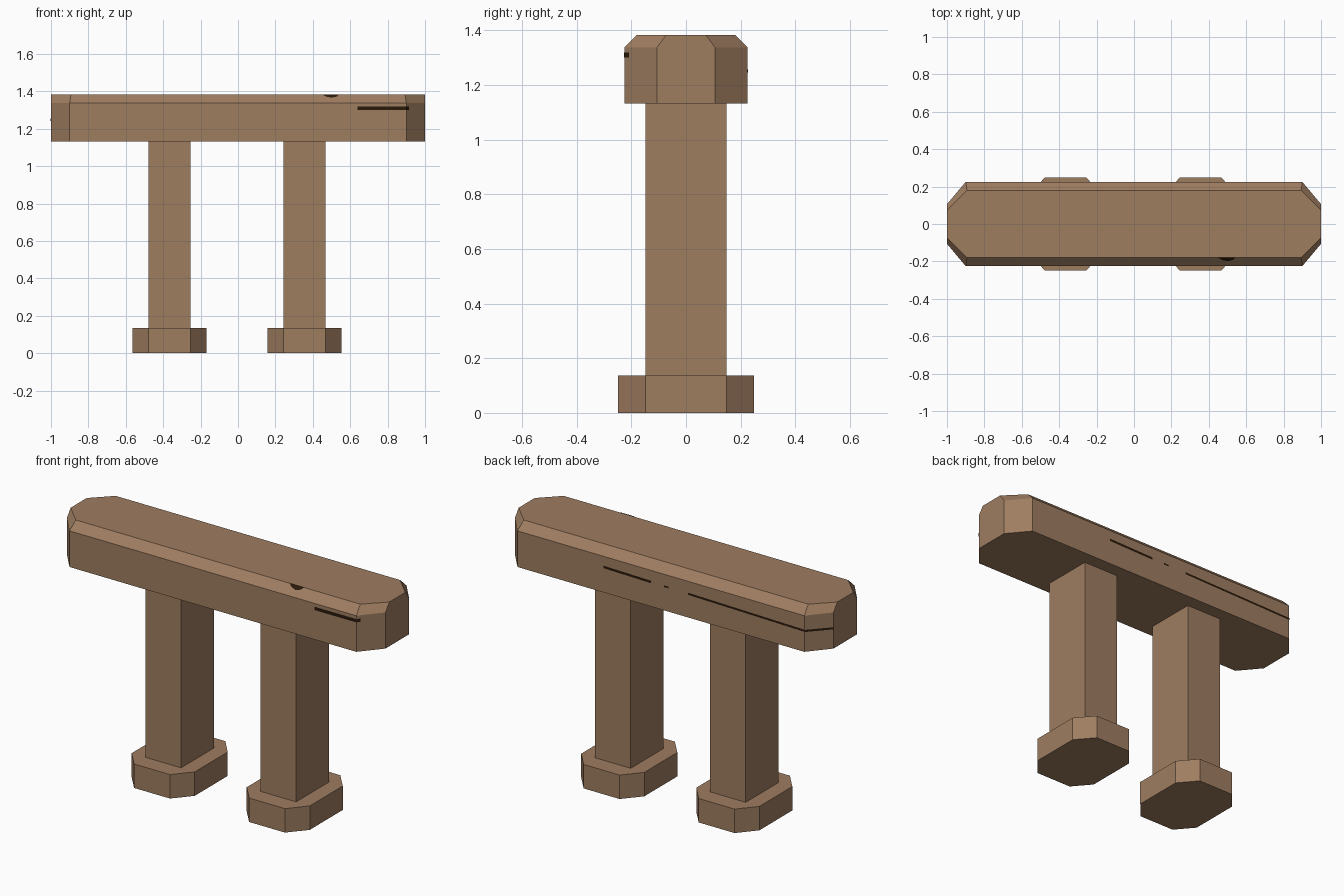
import bpy, bmesh

if "Cube" in bpy.data.objects:
    bpy.data.objects.remove(bpy.data.objects["Cube"])


def material(name, color):
    m = bpy.data.materials.new(name)
    m.diffuse_color = (*color, 1)
    m.use_nodes = True
    m.node_tree.nodes["Principled BSDF"].inputs["Base Color"].default_value = m.diffuse_color
    return m


wood = material("brown wood", (0.345, 0.205, 0.118))
dark = material("dark crack", (0.022, 0.010, 0.003))


def add_object(name, bm, mat):
    me = bpy.data.meshes.new(name)
    bm.to_mesh(me)
    bm.free()
    me.materials.append(mat)
    ob = bpy.data.objects.new(name, me)
    bpy.context.collection.objects.link(ob)
    return ob


def octagon(hx, hy, ix, iy):
    """Rectangle hx by hy with cut corners, counter-clockwise."""
    return [(hx, -iy), (hx, iy), (ix, hy), (-ix, hy),
            (-hx, iy), (-hx, -iy), (-ix, -hy), (ix, -hy)]


def loft(name, rings, cx=0.0):
    """Closed solid through (outline, z) rings."""
    bm = bmesh.new()
    loops = [[bm.verts.new((cx + x, y, z)) for x, y in o] for o, z in rings]
    for a, b in zip(loops, loops[1:]):
        for i in range(len(a)):
            j = (i + 1) % len(a)
            bm.faces.new((a[i], a[j], b[j], b[i]))
    bm.faces.new(loops[0][::-1])
    bm.faces.new(loops[-1])
    return add_object(name, bm, wood)


def crack(name, pts):
    """Thin flat mark lifted just off the surface (points CCW from outside)."""
    bm = bmesh.new()
    f = bm.faces.new([bm.verts.new(p) for p in pts])
    f.normal_update()
    bmesh.ops.translate(bm, verts=bm.verts[:], vec=f.normal * 0.002)
    return add_object(name, bm, dark)


# Top beam: cut corners, bevelled long upper edges
body = octagon(1.0, 0.225, 0.9, 0.106)
loft("top_beam", [(body, 1.132), (body, 1.337),
                  (octagon(1.0, 0.179, 0.893, 0.072), 1.383)])

# Two posts with cut-corner feet
for side, cx in (("left", -0.366), ("right", 0.356)):
    post = [(0.1125, -0.148), (0.1125, 0.148), (-0.1125, 0.148), (-0.1125, -0.148)]
    loft(side + "_post", [(post, 0.1), (post, 1.14)], cx)
    foot = octagon(0.198, 0.248, 0.1125, 0.148)
    loft(side + "_foot", [(foot, 0.0), (foot, 0.136)], cx)

# Front cracks: long groove and chip on the upper bevel
crack("front_crack", [(0.64, -0.225, 1.30), (0.9, -0.225, 1.30),
                      (0.9, -0.225, 1.319), (0.64, -0.225, 1.319)])
crack("front_corner_crack", [(0.9, -0.225, 1.30), (0.914, -0.208, 1.30),
                             (0.914, -0.208, 1.319), (0.9, -0.225, 1.319)])
chip = [(0.45, 1), (0.47, 0.75), (0.5, 0.6), (0.53, 0.75), (0.54, 1)]
crack("bevel_chip", [(x, -0.225 + 0.046 * t, 1.337 + 0.046 * t) for x, t in chip])


# Back cracks: broken line drifting gently downwards
def back_z(x):
    return 1.278 - 0.025 * (0.36 - x) / 1.26


for i, (x0, x1, h) in enumerate([(0.36, 0.06, 0.007), (-0.02, -0.05, 0.005),
                                 (-0.17, -0.9, 0.006)]):
    crack("back_crack_%d" % i, [(x0, 0.225, back_z(x0) - h), (x1, 0.225, back_z(x1) - h),
                                (x1, 0.225, back_z(x1) + h), (x0, 0.225, back_z(x0) + h)])
crack("back_corner_crack", [(-0.9, 0.225, 1.245), (-1.0, 0.106, 1.242),
                            (-1.0, 0.106, 1.254), (-0.9, 0.225, 1.257)])
